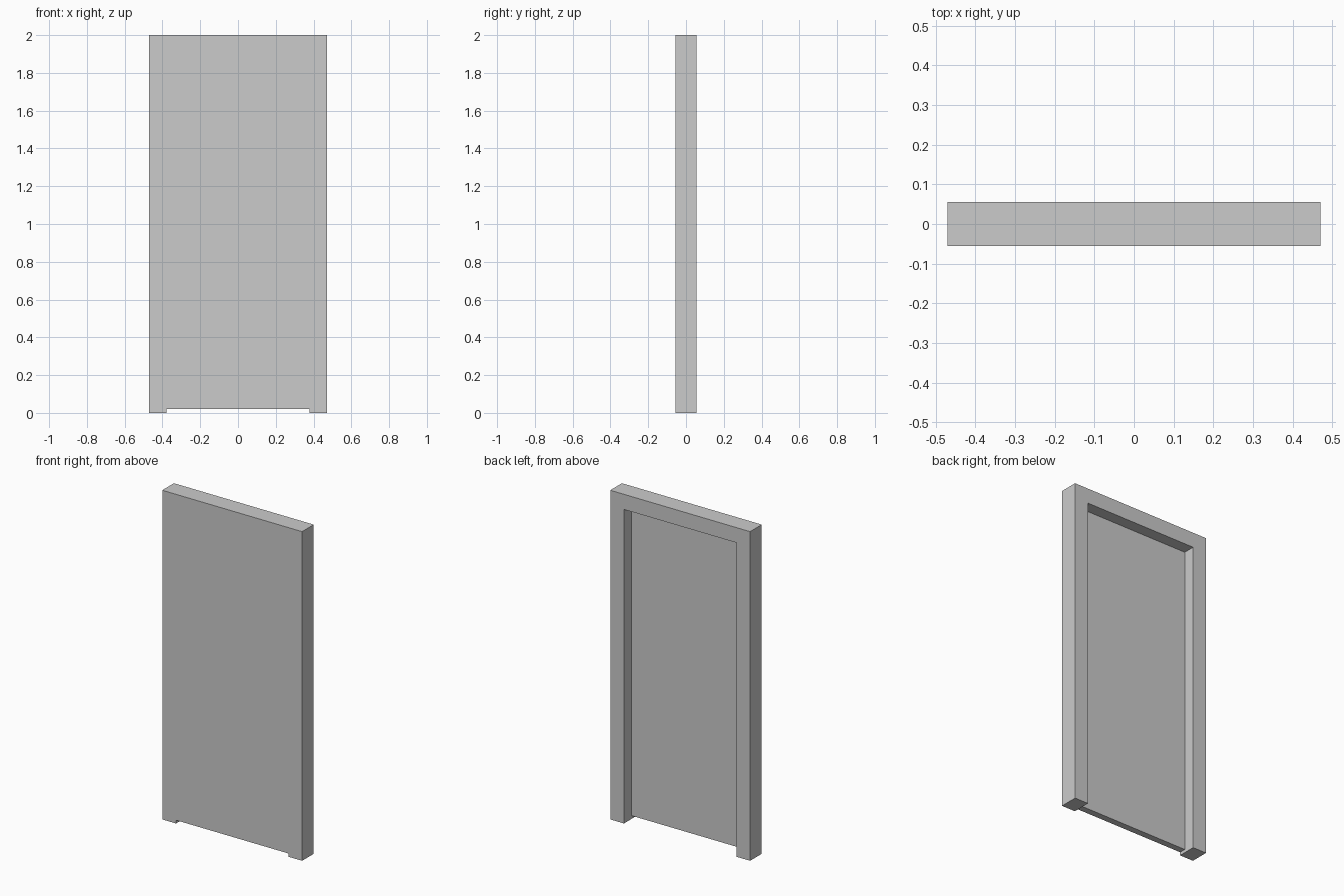
import bpy, bmesh

if "Cube" in bpy.data.objects:
    bpy.data.objects.remove(bpy.data.objects["Cube"])

HALF_W, HALF_D, HEIGHT = 0.47, 0.056, 2.0
JAMB = 0.092          # width of the frame members
PANEL_T = 0.04        # thickness of the door leaf
GAP = 0.02            # clearance under the door leaf


def extrude_profile(name, points, y0, y1):
    """Extrude an x-z outline from y0 back to y1."""
    bm = bmesh.new()
    face = bm.faces.new([bm.verts.new((x, y0, z)) for x, z in points])
    ext = bmesh.ops.extrude_face_region(bm, geom=[face])
    verts = [v for v in ext["geom"] if isinstance(v, bmesh.types.BMVert)]
    bmesh.ops.translate(bm, verts=verts, vec=(0, y1 - y0, 0))
    bmesh.ops.recalc_face_normals(bm, faces=bm.faces)
    mesh = bpy.data.meshes.new(name)
    bm.to_mesh(mesh)
    bm.free()
    obj = bpy.data.objects.new(name, mesh)
    bpy.context.collection.objects.link(obj)
    return obj


inner_x, inner_z = HALF_W - JAMB, HEIGHT - JAMB

# Frame: two jambs and a head in one piece
half = [(inner_x, inner_z), (inner_x, 0), (HALF_W, 0), (HALF_W, HEIGHT)]
outline = half + [(-x, z) for x, z in reversed(half)]
extrude_profile("door_frame", outline, -HALF_D, HALF_D)

# Door leaf: flush with the front of the frame, recessed at the back
leaf = [(-inner_x, GAP), (inner_x, GAP), (inner_x, inner_z), (-inner_x, inner_z)]
extrude_profile("door_leaf", leaf, -HALF_D, -HALF_D + PANEL_T)
